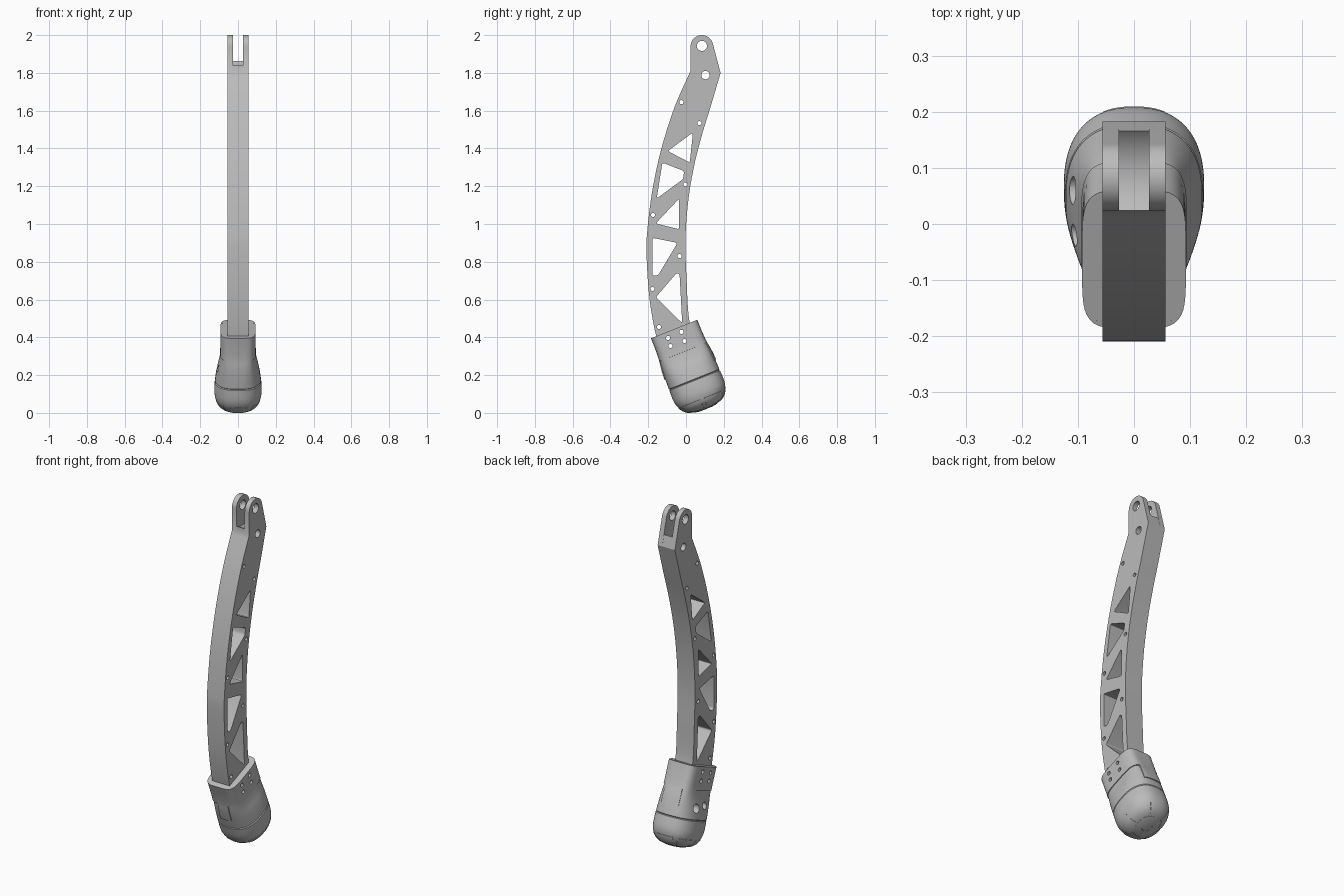
import bpy, bmesh, math
from mathutils import Vector, Matrix

if "Cube" in bpy.data.objects:
    bpy.data.objects.remove(bpy.data.objects["Cube"])

grey = bpy.data.materials.new("plain_grey")
grey.diffuse_color = (0.5, 0.5, 0.5, 1)
grey.use_nodes = True
grey.node_tree.nodes["Principled BSDF"].inputs["Base Color"].default_value = grey.diffuse_color


def catmull(knots, s):
    """Point at float index s on a smooth line through the knots."""
    i = min(int(s), len(knots) - 2)
    f = s - i
    k = [knots[max(0, min(len(knots) - 1, j))] for j in (i - 1, i, i + 1, i + 2)]
    return [0.5 * (2 * b + (c - a) * f + (2 * a - 5 * b + 4 * c - d) * f * f
                   + (3 * b - a - 3 * c + d) * f ** 3) for a, b, c, d in zip(*k)]


def smooth_line(knots, n=6):
    return [catmull(knots, j / n) for j in range((len(knots) - 1) * n + 1)]


def arc(cy, cz, r, a0, a1, n=24):
    angles = [math.radians(a0 + (a1 - a0) * i / n) for i in range(n + 1)]
    return [(cy + r * math.cos(a), cz + r * math.sin(a)) for a in angles]


def rounded(poly, r=0.012):
    """Round the corners of a polygon."""
    out = []
    for i, p in enumerate(poly):
        p = Vector(p)
        ends = []
        for q in (Vector(poly[i - 1]), Vector(poly[(i + 1) % len(poly)])):
            d = q - p
            ends.append(p + d.normalized() * min(r, d.length * 0.45))
        for f in (0, 0.25, 0.5, 0.75, 1):
            out.append(tuple(ends[0] * (1 - f) ** 2 + p * 2 * f * (1 - f) + ends[1] * f * f))
    return out


def finish(ob, angle=30):
    if not ob.data.materials:
        ob.data.materials.append(grey)
    bpy.ops.object.select_all(action='DESELECT')
    ob.select_set(True)
    bpy.context.view_layer.objects.active = ob
    for m in list(ob.modifiers):
        bpy.ops.object.modifier_apply(modifier=m.name)
    bpy.ops.object.shade_smooth_by_angle(angle=math.radians(angle))


def board(name, outlines, x0, x1):
    """Flat board in the yz plane; every outline after the first is a hole."""
    cu = bpy.data.curves.new(name, 'CURVE')
    cu.dimensions, cu.fill_mode, cu.extrude = '2D', 'BOTH', (x1 - x0) / 2
    for pts in outlines:
        sp = cu.splines.new('POLY')
        sp.points.add(len(pts) - 1)
        for p, (y, z) in zip(sp.points, pts):
            p.co = (y, z, 0, 1)
        sp.use_cyclic_u = True
    ob = bpy.data.objects.new(name, cu)
    bpy.context.collection.objects.link(ob)
    bpy.ops.object.select_all(action='DESELECT')
    ob.select_set(True)
    bpy.context.view_layer.objects.active = ob
    bpy.ops.object.convert(target='MESH')
    ob = bpy.context.view_layer.objects.active
    ob.data.transform(Matrix(((0, 0, 1, (x0 + x1) / 2), (1, 0, 0, 0), (0, 1, 0, 0), (0, 0, 0, 1))))
    bm = bmesh.new()
    bm.from_mesh(ob.data)
    bmesh.ops.remove_doubles(bm, verts=bm.verts, dist=1e-5)
    bmesh.ops.recalc_face_normals(bm, faces=bm.faces)
    bm.to_mesh(ob.data)
    bm.free()
    finish(ob)


# Curved link: front and back edges
front_edge = smooth_line([(.024, 1.81), (-.06, 1.62), (-.13, 1.40), (-.177, 1.185), (-.204, .974),
                          (-.209, .84), (-.193, .603), (-.156, .40), (-.111, .2955)])
back_edge = smooth_line([(.065, .366), (.018, .487), (.003, .71), (-.003, .92), (.013, 1.13),
                         (.045, 1.317), (.087, 1.48), (.13, 1.62), (.183, 1.80)])

# Truss windows and bolt holes
windows = [rounded(p) for p in (
    [(.037, 1.485), (-.096, 1.386), (.02, 1.325)],
    [(-.125, 1.325), (-.01, 1.28), (-.015, 1.238), (-.155, 1.135)],
    [(-.036, 1.135), (-.16, 1.003), (-.036, .972)],
    [(-.178, .927), (-.045, .90), (-.148, .728), (-.178, .728)],
    [(-.05, .74), (-.034, .735), (-.02, .475), (-.16, .612)])]
cuff_holes = [(-.024, .429), (-.095, .397), (-.008, .381), (-.082, .354)]
small = [(-.024, 1.645), (.071, 1.534), (-.003, 1.21), (-.175, 1.048), (-.034, .83),
         (-.177, .656), (-.143, .455)] + cuff_holes
holes = [arc(y, z, .011, 0, 345, 23) for y, z in small] + [arc(.103, 1.788, .022, 0, 350, 35)]
pin = arc(.084, 1.943, .027, 0, 350, 35)

# Two side plates with rounded fork ends, and the core between them
side = front_edge + back_edge + arc(.084, 1.94, .06, 15, 180)
core = front_edge + back_edge + arc(.08, 1.94, .115, -42, -119)
board("link_side_plate_left", [side, pin] + windows + holes, -.056, -.027)
board("link_side_plate_right", [side, pin] + windows + holes, .027, .056)
board("link_core", [core] + windows + holes, -.027, .027)

# Foot: (distance along tilted axis, half width, half depth, squareness)
knots = [(0, .088, .128, 5), (.06, .088, .128, 5), (.12, .089, .131, 4.5), (.17, .097, .138, 3.6),
         (.22, .110, .142, 2.9), (.29, .122, .144, 2.5), (.35, .125, .145, 2.4), (.385, .12, .138, 2.4),
         (.415, .108, .122, 2.3), (.437, .086, .098, 2.3), (.45, .055, .064, 2.2), (.456, .022, .026, 2.1)]
RIM = Vector((0, -.063, .444))
DOWN, ACROSS = Vector((0, .371, -.928)), Vector((0, .928, .371))


def foot_point(s, t):
    u, a, b, n = catmull(knots, max(0, min(11, s)))
    c, d = math.cos(t), math.sin(t)
    r = (abs(c / a) ** n + abs(d / b) ** n) ** (-1 / n)
    return RIM + DOWN * u + ACROSS * (r * d) + Vector((r * c, 0, 0))


def offset_point(s, t, off):
    e = .02
    n = (foot_point(s, t + e) - foot_point(s, t - e)).cross(foot_point(s + e, t) - foot_point(s - e, t))
    n.normalize()
    p = foot_point(s, t)
    if n.dot(p - (RIM + DOWN * .25)) < 0:
        n = -n
    return p + n * off


def skin(name, rows, t0=0, t1=360, nt=96, off=None, solid=False):
    """Part of the foot surface between two angles; off gives the offset of each row."""
    bm = bmesh.new()
    full = t1 - t0 >= 360
    cols = nt if full else nt + 1
    grid = []
    for s in rows:
        o = off(s) if callable(off) else off
        grid.append([bm.verts.new(offset_point(s, math.radians(t0 + (t1 - t0) * j / nt), o))
                     for j in range(cols)])
    for r0, r1 in zip(grid, grid[1:]):
        for j in range(nt):
            k = (j + 1) % cols
            bm.faces.new((r0[j], r1[j], r1[k], r0[k]))
    if solid:
        bm.faces.new(grid[0])
        tip = bm.verts.new(RIM + DOWN * .457)
        for j in range(nt):
            bm.faces.new((grid[-1][j], tip, grid[-1][(j + 1) % nt]))
        bmesh.ops.recalc_face_normals(bm, faces=bm.faces)
    me = bpy.data.meshes.new(name)
    bm.to_mesh(me)
    bm.free()
    ob = bpy.data.objects.new(name, me)
    bpy.context.collection.objects.link(ob)
    if not solid:
        m = ob.modifiers.new("thickness", 'SOLIDIFY')
        m.thickness, m.offset = .007, 0
    return ob


def span(a, b, n):
    return [a + (b - a) * i / n for i in range(n + 1)]


# Cutter for cuff bolt holes and the two sockets on the left side
bm = bmesh.new()
for y, z, r, x, depth in [(y, z, .011, 0, .4) for y, z in cuff_holes] + \
        [(.06, .25, .025, -.13, .11), (-.02, .235, .02, -.13, .11)]:
    bmesh.ops.create_cone(bm, cap_ends=True, segments=24, radius1=r, radius2=r, depth=depth,
                          matrix=Matrix.Translation((x, y, z)) @ Matrix.Rotation(math.pi / 2, 4, 'Y'))
me = bpy.data.meshes.new("hole_cutter")
bm.to_mesh(me)
bm.free()
cutter = bpy.data.objects.new("hole_cutter", me)
bpy.context.collection.objects.link(cutter)
cutter.hide_render = True


def drill(ob):
    m = ob.modifiers.new("holes", 'BOOLEAN')
    m.operation, m.solver, m.object = 'DIFFERENCE', 'EXACT', cutter


# Foot body with a seam groove above the sole
rows = sorted(span(0, 11, 44) + [4.94, 5.06])
foot = skin("foot_body", rows, off=lambda s: -.005 if abs(s - 5) < .01 else 0, solid=True)
drill(foot)
finish(foot)

# Cuff sleeve with tabs at front and back
sleeve = skin("cuff_sleeve", span(0, 2.2, 8), off=.001)
drill(sleeve)
finish(sleeve)
for name, mid, half in (("cuff_front_tab", -90, 14), ("cuff_back_tab", 90, 22)):
    finish(skin(name, span(2.15, 4.2, 10), mid - half, mid + half, 16, off=.001))

# Tread pads under the foot
for i in range(6):
    finish(skin(f"tread_pad_{i + 1}", span(7.4, 9.5, 12), i * 60 + 6, i * 60 + 54, 16, off=-.0015))
finish(skin("tread_centre_ring", span(9.9, 10.8, 6), nt=48, off=-.002))

bpy.data.objects.remove(cutter)
